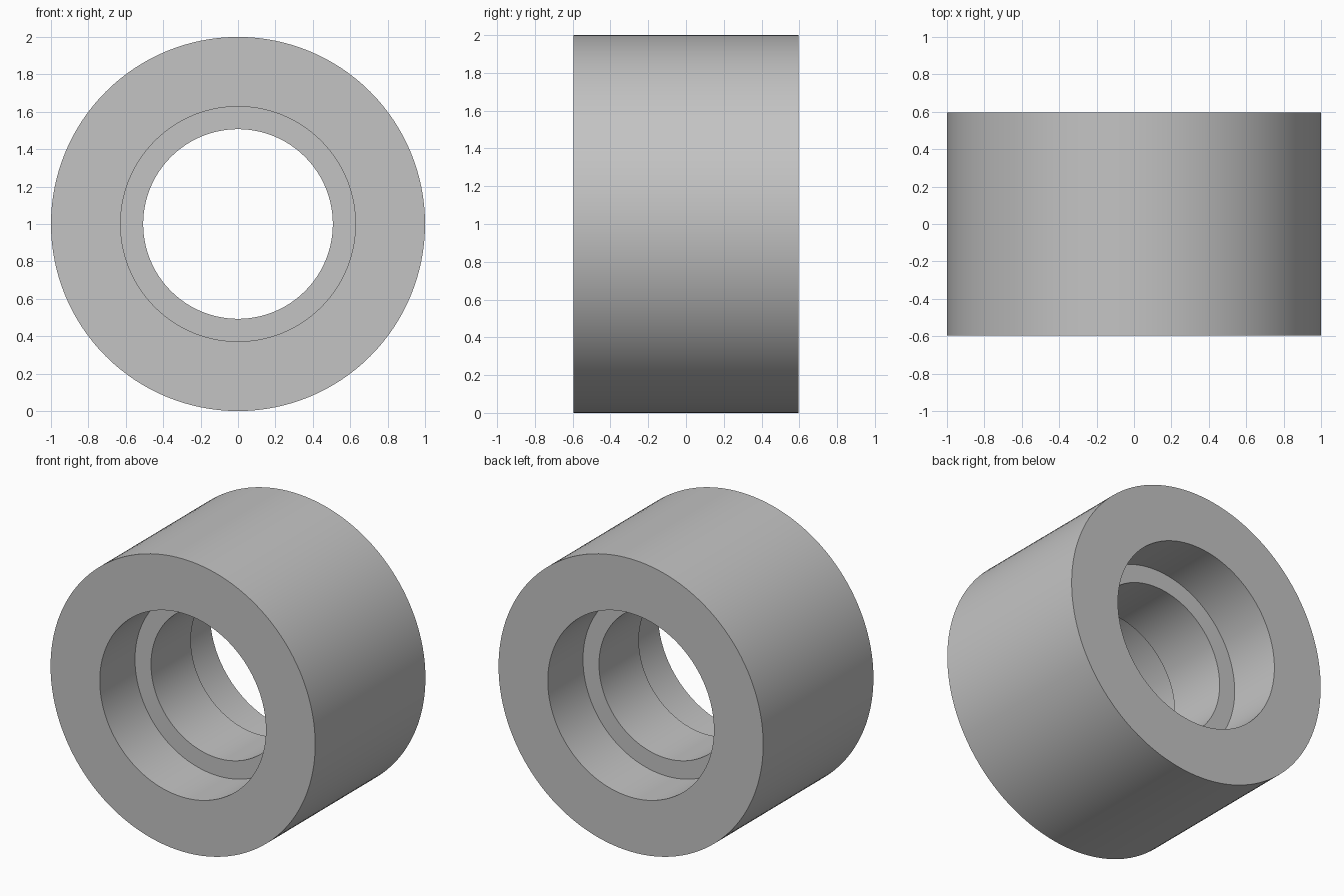
import bpy, bmesh, math
from mathutils import Matrix, Vector

cube = bpy.data.objects.get("Cube")
if cube:
    bpy.data.objects.remove(cube, do_unlink=True)

SEGMENTS = 128
OUTER, RECESS, BORE = 1.0, 0.628, 0.507   # radii
HALF, LEDGE = 0.595, 0.215                # half width, ledge offset from middle

# Plain grey material
grey = bpy.data.materials.new("plain grey")
grey.use_nodes = True
colour = (0.55, 0.55, 0.55, 1)
grey.diffuse_color = colour
grey.node_tree.nodes["Principled BSDF"].inputs["Base Color"].default_value = colour

# Closed half profile (radius, y), counterbored from both ends
front_half = [(OUTER, -HALF), (RECESS, -HALF), (RECESS, -LEDGE), (BORE, -LEDGE)]
profile = front_half + [(r, -y) for r, y in reversed(front_half)]

# Spin the profile around the y axis into a bushing
bm = bmesh.new()
verts = [bm.verts.new((r, y, 0)) for r, y in profile]
edges = [bm.edges.new((v, verts[(i + 1) % len(verts)])) for i, v in enumerate(verts)]
bmesh.ops.spin(bm, geom=verts + edges, cent=(0, 0, 0), axis=(0, 1, 0),
               angle=math.tau, steps=SEGMENTS, use_merge=True)
bmesh.ops.remove_doubles(bm, verts=bm.verts, dist=0.0001)
bmesh.ops.recalc_face_normals(bm, faces=bm.faces)
bmesh.ops.transform(bm, matrix=Matrix.Translation(Vector((0, 0, OUTER))), verts=bm.verts)

mesh = bpy.data.meshes.new("bushing")
bm.to_mesh(mesh)
bm.free()
mesh.materials.append(grey)
bushing = bpy.data.objects.new("bushing", mesh)
bpy.context.collection.objects.link(bushing)

# Smooth walls with sharp rims
bpy.ops.object.select_all(action="DESELECT")
bushing.select_set(True)
bpy.context.view_layer.objects.active = bushing
bpy.ops.object.shade_smooth_by_angle(angle=math.radians(30))
